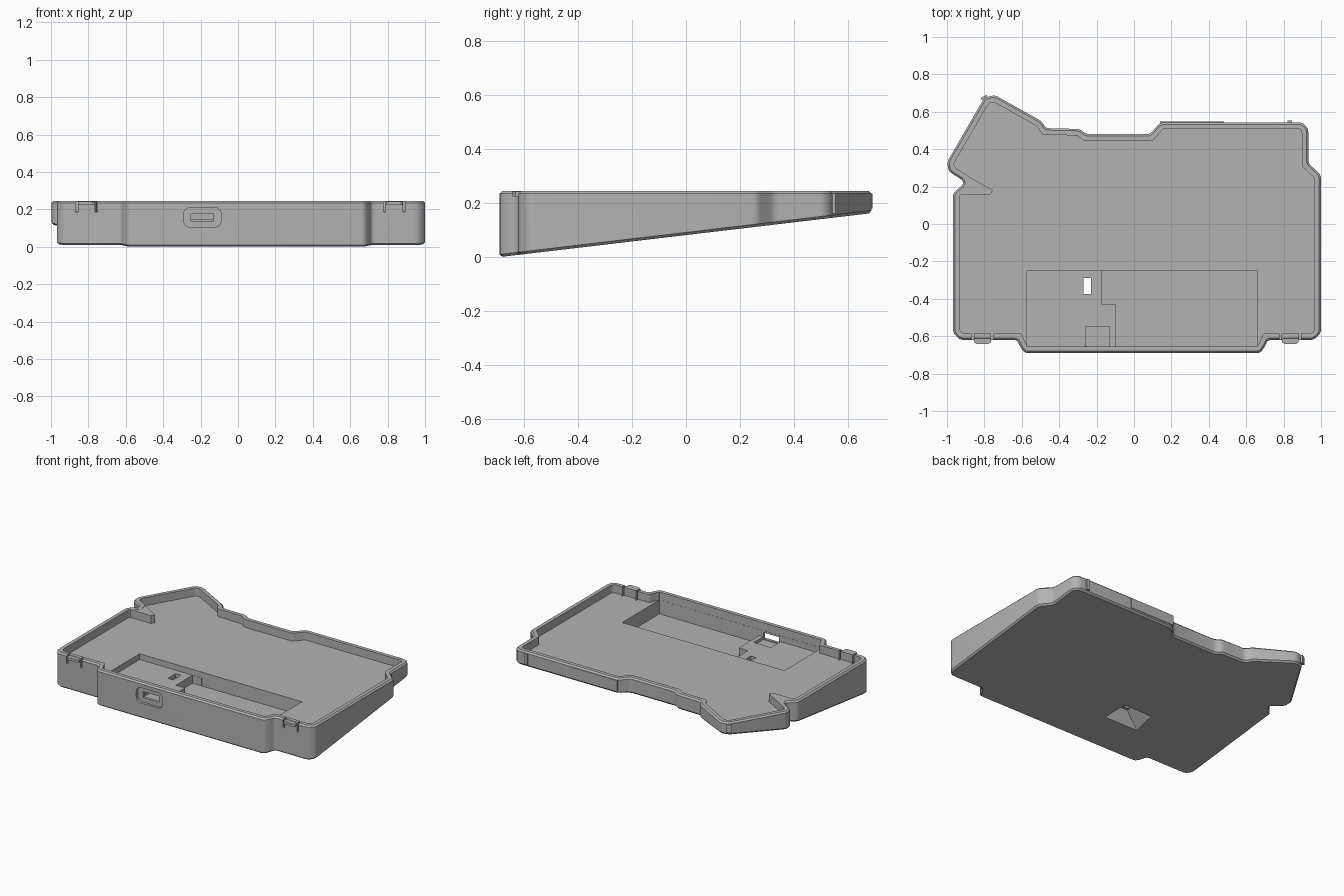
import bpy, bmesh
from mathutils import Vector

if "Cube" in bpy.data.objects:
    bpy.data.objects.remove(bpy.data.objects["Cube"])

grey = bpy.data.materials.new("plain grey")
grey.use_nodes = True
colour = (0.45, 0.45, 0.45, 1)
grey.diffuse_color = colour
grey.node_tree.nodes["Principled BSDF"].inputs["Base Color"].default_value = colour

TOP, FLOOR, WALL, EDGE = 0.245, 0.19, 0.035, 0.01

# Case outline, clockwise from the front bay
OUTLINE = [(-.585, -.69), (-.61, -.655), (-.625, -.62), (-.93, -.62), (-.968, -.582),
           (-.968, .165), (-.912, .212), (-.917, .235), (-.99, .28), (-1, .33),
           (-.8, .675), (-.745, .69), (-.495, .55), (-.47, .512), (-.29, .508),
           (-.255, .48), (.085, .48), (.14, .543), (.9, .543), (.932, .51),
           (.932, .325), (1, .262), (1, -.582), (.962, -.62), (.715, -.62),
           (.7, -.655), (.675, -.69)]
OUTLINE = [Vector(p) for p in reversed(OUTLINE)]


def inset(points, d):
    """Move every edge of a counter-clockwise polygon inwards by d."""
    result = []
    for i, p in enumerate(points):
        a = (p - points[i - 1]).normalized()
        b = (points[(i + 1) % len(points)] - p).normalized()
        na, nb = Vector((-a.y, a.x)), Vector((-b.y, b.x))
        result.append(p + (na + nb) * d / (1 + na.dot(nb)))
    return result


def rounded(points, r=0.02, steps=3):
    result = []
    for i, p in enumerate(points):
        u, v = points[i - 1] - p, points[(i + 1) % len(points)] - p
        a = p + u.normalized() * min(r, u.length * .4)
        b = p + v.normalized() * min(r, v.length * .4)
        for k in range(steps + 1):
            t = k / steps
            result.append(a * (1 - t) ** 2 + p * 2 * t * (1 - t) + b * t * t)
    return result


def under(y):
    """Height of the sloping underside."""
    return 0.081 + 0.118 * y


def loft(name, rings):
    """Skin a list of equal 3D rings and cap both ends."""
    bm = bmesh.new()
    loops = [[bm.verts.new(p) for p in ring] for ring in rings]
    n = len(loops[0])
    for low, high in zip(loops, loops[1:]):
        for i in range(n):
            j = (i + 1) % n
            bm.faces.new((low[i], low[j], high[j], high[i]))
    bm.faces.new(loops[0][::-1])
    bm.faces.new(loops[-1])
    bmesh.ops.recalc_face_normals(bm, faces=bm.faces)
    mesh = bpy.data.meshes.new(name)
    bm.to_mesh(mesh)
    bm.free()
    mesh.materials.append(grey)
    obj = bpy.data.objects.new(name, mesh)
    bpy.context.collection.objects.link(obj)
    return obj


def prism(name, points, z0, z1):
    return loft(name, [[(p[0], p[1], z) for p in points] for z in (z0, z1)])


def rect(x0, x1, y0, y1):
    return [Vector(p) for p in ((x0, y0), (x1, y0), (x1, y1), (x0, y1))]


def box(name, x0, x1, y0, y1, z0, z1):
    return prism(name, rect(x0, x1, y0, y1), z0, z1)


def cut(target, cutter):
    cutter.hide_render = True
    mod = target.modifiers.new("cut", 'BOOLEAN')
    mod.operation, mod.solver, mod.object = 'DIFFERENCE', 'EXACT', cutter
    bpy.context.view_layer.objects.active = target
    bpy.ops.object.modifier_apply(modifier=mod.name)
    bpy.data.objects.remove(cutter)


# Wedge-shaped tray with chamfered lower and upper edges
outer, inner = rounded(OUTLINE), rounded(inset(OUTLINE, EDGE))
tray = loft("tray", [
    [(p.x, p.y, under(p.y)) for p in inner],
    [(p.x, p.y, under(p.y) + EDGE) for p in outer],
    [(p.x, p.y, TOP - EDGE) for p in outer],
    [(p.x, p.y, TOP) for p in inner]])

# Main recess, then the deeper front compartment with its raised side shelf
cut(tray, prism("recess", rounded(inset(OUTLINE, WALL), .01), FLOOR, .4))
cut(tray, box("compartment_high", -.572, -.09, -.654, -.25, .15, .3))
cut(tray, box("compartment_low", -.10, .66, -.654, -.25, .095, .31))
cut(tray, box("compartment_step", -.17, -.09, -.43, -.251, .095, .32))
cut(tray, box("port_seat", -.26, -.13, -.653, -.55, .13, .33))

# Port opening with a rounded recess in the front wall
port = rounded(rect(-.29, -.09, .105, .21), .04, 4)
cut(tray, loft("port_recess", [[(p.x, y, p.y) for p in port] for y in (-.8, -.672)]))
cut(tray, box("port_slot", -.25, -.13, -.75, -.6, .136, .178))

# Switch opening: flared underneath, narrow above
flare = [(rect(-.38, -.12, -.425, -.255), .03), (rect(-.275, -.22, -.395, -.275), .125)]
cut(tray, loft("switch_flare", [[(p.x, p.y, z) for p in pts] for pts, z in flare]))
cut(tray, box("switch_slot", -.27, -.23, -.375, -.29, .08, .35))

# Spring clips on the front wall, each between two slits
for side, x in (("right", -.81), ("left", .835)):
    for dx in (-.052, .052):
        cut(tray, box("slit", x + dx - .006, x + dx + .006, -.7, -.57, .185, .4))
    bump = [(x - .045, -.6), (x - .045, -.632), (x - .03, -.642),
            (x + .03, -.642), (x + .045, -.632), (x + .045, -.6)]
    prism("clip_" + side, bump, .224, .242)

# Wedge rib inside the wing corner
rib = [(-.94, .155), (-.77, .155), (-.755, .18), (-.96, .297), (-.975, .28),
       (-.9, .235), (-.895, .215)]
prism("wing_rib", rib, FLOOR - .01, TOP - .001)

# Small locating ribs and plate on the back wall
box("back_rib", .82, .845, .53, .553, .16, .235)
box("back_plate", .14, .48, .535, .547, .165, .234)
wing_tab = [(-.8, .655), (-.775, .67), (-.79, .69), (-.82, .672)]
prism("wing_tab", wing_tab, .18, .234)

# Smooth the rounded corners, keep edges sharp
bpy.ops.object.select_all(action='DESELECT')
tray.select_set(True)
bpy.context.view_layer.objects.active = tray
bpy.ops.object.shade_smooth_by_angle(angle=0.5)
